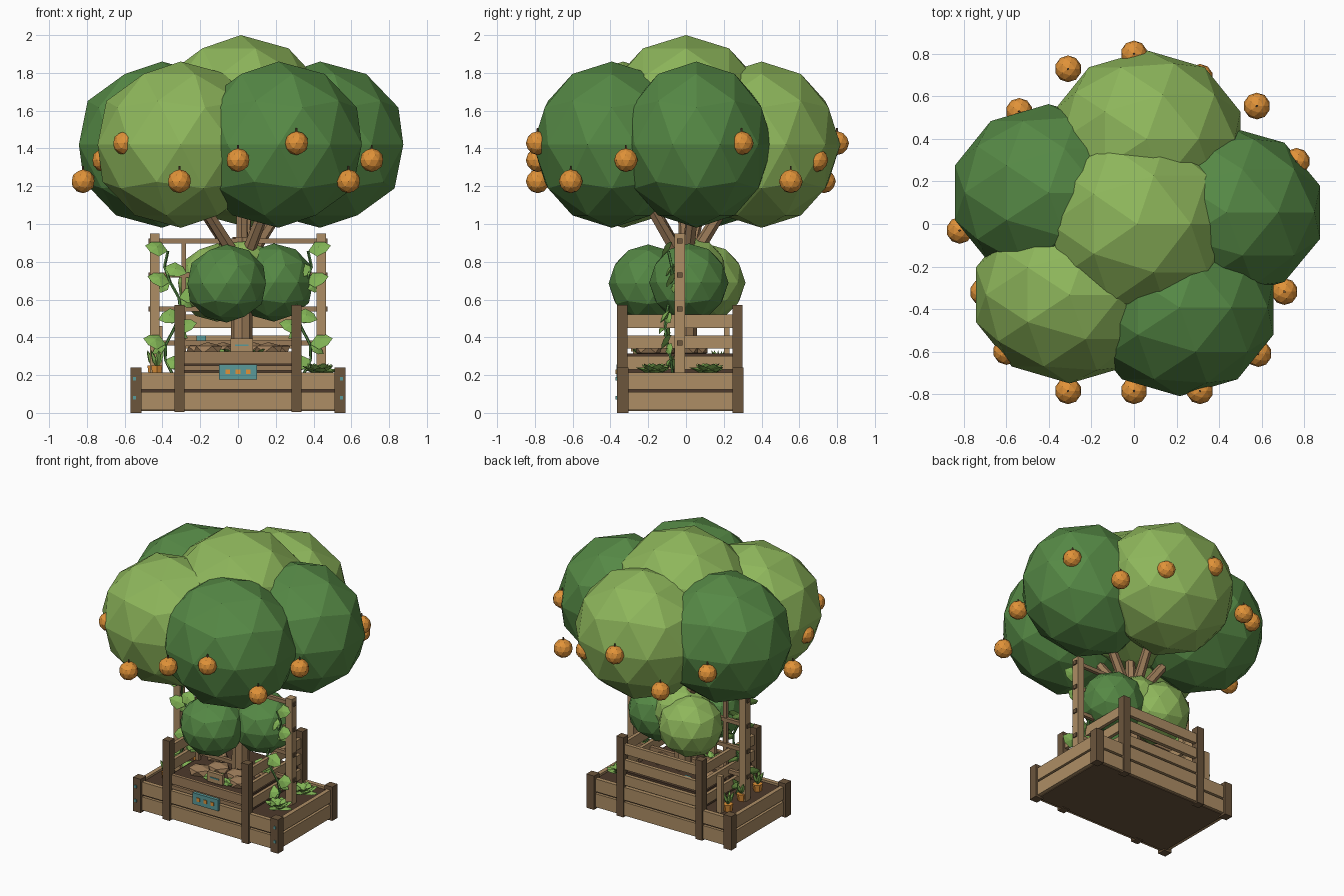
import bpy, bmesh, math
from mathutils import Vector, Matrix

if "Cube" in bpy.data.objects:
    bpy.data.objects.remove(bpy.data.objects["Cube"])


def material(name, rgb):
    m = bpy.data.materials.new(name)
    m.diffuse_color = (*rgb, 1)
    m.use_nodes = True
    m.node_tree.nodes["Principled BSDF"].inputs["Base Color"].default_value = m.diffuse_color
    return m


DARK_GREEN = material("dark_green", (0.092, 0.25, 0.06))
LIGHT_GREEN = material("light_green", (0.27, 0.47, 0.105))
LEAF = material("leaf_green", (0.22, 0.45, 0.09))
TAN = material("tan_wood", (0.42, 0.27, 0.13))
DARK_WOOD = material("dark_wood", (0.15, 0.092, 0.046))
BARK = material("bark", (0.33, 0.20, 0.10))
SOIL = material("soil", (0.075, 0.042, 0.025))
ORANGE = material("orange", (0.75, 0.29, 0.04))
TEAL = material("teal", (0.10, 0.32, 0.32))


class Part:
    """Collects simple flat-faced shapes into one named object."""

    def __init__(self, name, mat):
        self.name, self.mat, self.bm = name, mat, bmesh.new()

    def box(self, x0, x1, y0, y1, z0, z1):
        mid = Vector(((x0 + x1) / 2, (y0 + y1) / 2, (z0 + z1) / 2))
        size = Matrix.Diagonal((x1 - x0, y1 - y0, z1 - z0, 1))
        bmesh.ops.create_cube(self.bm, size=1, matrix=Matrix.Translation(mid) @ size)

    def ball(self, c, radii, sub=2):
        m = Matrix.Translation(c) @ Matrix.Diagonal((*radii, 1))
        bmesh.ops.create_icosphere(self.bm, subdivisions=sub, radius=1, matrix=m)

    def rod(self, a, b, r0, r1, sides=6):
        a, b = Vector(a), Vector(b)
        m = Matrix.Translation((a + b) / 2) @ (b - a).to_track_quat('Z', 'Y').to_matrix().to_4x4()
        bmesh.ops.create_cone(self.bm, cap_ends=True, segments=sides, radius1=r0, radius2=r1,
                              depth=(b - a).length, matrix=m)

    def leaf(self, base, direction, length, width, facing=(0.1, -0.5, 1)):
        # pointed blade with a raised ridge on both faces
        d = Vector(direction).normalized()
        side = d.cross(Vector(facing)).normalized()
        up = side.cross(d)
        base = Vector(base)
        ring = [base, base + d * length * .35 + side * width / 2, base + d * length * .75 + side * width * .35,
                base + d * length, base + d * length * .75 - side * width * .35,
                base + d * length * .35 - side * width / 2]
        vs = [self.bm.verts.new(p) for p in ring]
        for s in (1, -1):
            top = self.bm.verts.new(base + d * length * .5 + up * s * length * .12)
            for i in range(6):
                pair = (vs[i], vs[(i + 1) % 6])
                self.bm.faces.new((*(pair if s > 0 else pair[::-1]), top))

    def done(self):
        bmesh.ops.recalc_face_normals(self.bm, faces=self.bm.faces)
        me = bpy.data.meshes.new(self.name)
        self.bm.to_mesh(me)
        self.bm.free()
        me.materials.append(self.mat)
        ob = bpy.data.objects.new(self.name, me)
        bpy.context.collection.objects.link(ob)


# planter posts: low corners and tall inner posts
low = Part("corner_posts", DARK_WOOD)
tall = Part("tall_posts", DARK_WOOD)
for s in (-1, 1):
    for y0 in (-.365, .245):
        x = .54 * s
        low.box(x - .03, x + .03, y0, y0 + .06, 0, .24)
        x = .31 * s
        tall.box(x - .027, x + .027, y0, y0 + .055, 0.005, .57)
low.done()
tall.done()

# planter planks: low outer ring, raised middle bed
ring = Part("planter_planks", TAN)
for z0, z1 in ((.015, .11), (.125, .215)):
    for y in (-.335, .275):
        ring.box(-.52, .52, y - .015, y + .015, z0, z1)
    for x in (-.54, .54):
        ring.box(x - .015, x + .015, -.32, .26, z0, z1)
ring.done()
middle = Part("middle_bed_planks", TAN)
for z0, z1 in ((.23, .30), (.34, .41), (.45, .52)):
    middle.box(-.3, .3, .262, .288, z0, z1)
    for x in (-.31, .31):
        middle.box(x - .012, x + .012, -.32, .26, z0, z1)
middle.done()
front = Part("middle_bed_front", BARK)
for z0, z1 in ((.225, .25), (.26, .325)):
    front.box(-.29, .29, -.342, -.318, z0, z1)
front.done()

floor = Part("floor_board", DARK_WOOD)
floor.box(-.53, .53, -.33, .27, .01, .03)
floor.done()
soil = Part("soil", SOIL)
soil.box(-.53, .53, -.33, .27, .03, .20)
soil.box(-.30, .30, -.32, .262, .19, .315)
soil.done()

# bolts and nameplate
bolts = Part("corner_bolts", TEAL)
for s in (-1, 1):
    for z in (.08, .18):
        bolts.box(.548 * s - .008, .548 * s + .008, -.372, -.36, z - .009, z + .009)
bolts.done()
plate = Part("nameplate", TEAL)
plate.box(-.1, .1, -.368, -.345, .177, .257)
plate.box(-.22, -.17, .25, .262, .375, .41)
plate.done()
dots = Part("nameplate_dots", ORANGE)
for x in (-.055, 0, .055):
    dots.box(x - .012, x + .012, -.373, -.367, .205, .23)
dots.done()

# small marker, stakes and flat stones in the beds
marker = Part("bed_markers", TAN)
marker.box(-.04, .08, -.29, -.265, .325, .395)
marker.box(.01, .03, -.28, -.265, .3, .34)
marker.box(-.44, -.40, .20, .23, .2, .46)
marker.done()
line = Part("marker_line", TEAL)
line.box(-.015, .055, -.295, -.289, .355, .363)
line.done()
stones = Part("flat_stones", BARK)
for x, y in ((-.16, -.2), (.16, -.2), (.08, -.12), (-.08, -.1), (.2, 0), (-.2, .05)):
    stones.ball((x, y, .335), (.085, .075, .04), 1)
stones.done()

# trunk and spreading branches
trunk = Part("trunk", BARK)
trunk.rod((.02, 0, .25), (.02, 0, .93), .06, .05, 8)
for x, y in ((-.3, -.28), (.22, -.3), (.35, .06), (-.32, .12), (.06, .32), (.02, -.02)):
    trunk.rod((.02 + x * .1, y * .1, .82), (x, y, 1.28), .036, .026)
trunk.done()

# faceted crown and lower bush
BIG, SMALL = (.463, .417, .44), (.218, .21, .207)
for name, mat, c, radii in (
        ("crown_top", LIGHT_GREEN, (.015, 0, 1.53), (.48, .455, .47)),
        ("crown_right", DARK_GREEN, (.435, .055, 1.42), (.463, .405, .44)),
        ("crown_front_right", DARK_GREEN, (.215, -.393, 1.42), BIG),
        ("crown_front_left", LIGHT_GREEN, (-.303, -.333, 1.42), BIG),
        ("crown_left", DARK_GREEN, (-.402, .147, 1.42), BIG),
        ("crown_back", LIGHT_GREEN, (.06, .4, 1.42), BIG),
        ("bush_front", DARK_GREEN, (-.06, -.2, .685), SMALL),
        ("bush_right", DARK_GREEN, (.19, .015, .69), SMALL),
        ("bush_back", LIGHT_GREEN, (-.11, .105, .69), SMALL),
        ("bush_top", LIGHT_GREEN, (.01, .03, .74), (.2, .19, .19))):
    p = Part(name, mat)
    p.ball(c, radii)
    p.done()

# fruit around the crown
fruit = Part("fruit", ORANGE)
stems = Part("fruit_stems", DARK_WOOD)
for x, y, k in ((-.31, -.785, 0), (0, -.785, 1), (.31, -.785, 2), (.585, -.61, 0), (.708, -.318, 1),
                (.765, .295, 2), (.578, .555, 0), (.31, .69, 1), (0, .80, 2), (-.31, .73, 0),
                (-.54, .53, 1), (-.82, -.03, 0), (-.71, -.32, 1), (-.6, -.60, 2)):
    z = (1.226, 1.338, 1.428)[k]
    fruit.ball((x, y, z), (.063, .063, .063))
    stems.rod((x, y, z + .055), (x, y, z + .08), .006, .005, 5)
fruit.done()
stems.done()

# trellis with crossbars and end bolts
trellis = Part("trellis_posts", TAN)
bars = Part("trellis_bars", BARK)
caps = Part("trellis_bolts", DARK_WOOD)
for s in (-1, 1):
    trellis.box(.44 * s - .025, .44 * s + .025, -.06, -.005, .19, .95)
for z in (.91, .73, .55, .37):
    bars.box(-.465, .465, -.045, -.02, z - .013, z + .013)
    for x in (-.467, .467):
        caps.box(x - .006, x + .006, -.047, -.018, z - .014, z + .014)
bars.box(-.30, -.275, -.05, -.025, .3, .92)
trellis.done()
bars.done()
caps.done()

# climbing vines
vine = Part("vine_stems", DARK_GREEN)
leaves = Part("vine_leaves", LEAF)
for s in (-1, 1):
    pts = [Vector((s * (.345 + .045 * math.sin(i * 1.1)), -.09 + .02 * math.cos(i), .2 + i * .082)) for i in range(9)]
    for i, (a, b) in enumerate(zip(pts, pts[1:])):
        vine.rod(a, b, .008, .008, 5)
        out = s if i % 2 else -s
        leaves.leaf(b, (out, -.15, .25 if i % 3 else -.3), .125, .095, (0.1, -1, .7))
        leaves.leaf(a, (-out * .7, .2, -.5), .09, .06, (0.1, -1, .7))
vine.done()
leaves.done()

# lettuces on the right, carrots on the left
lettuce = Part("lettuce", LEAF)
for x, y in ((.43, -.165), (.43, .12)):
    for i in range(15):
        a = i * 2.4
        lettuce.leaf((x, y, .215), (math.cos(a), math.sin(a), .12 + i * .06), .11 - i * .003, .075, (0, 0, 1))
for x in (-.04, .1):
    for i in range(6):
        a = i * math.pi / 3
        lettuce.leaf((x, -.22, .31), (math.cos(a), math.sin(a), .4), .08, .05)
lettuce.done()
carrots = Part("carrots", ORANGE)
tops = Part("carrot_tops", LEAF)
for x, y in ((-.45, .17), (-.43, -.01), (-.43, -.19)):
    carrots.rod((x, y, .17), (x, y, .25), .022, .034)
    for i in range(5):
        a = i * math.tau / 5
        tops.leaf((x, y, .24), (math.cos(a) * .4, math.sin(a) * .4, 1), .10, .03)
carrots.done()
tops.done()
